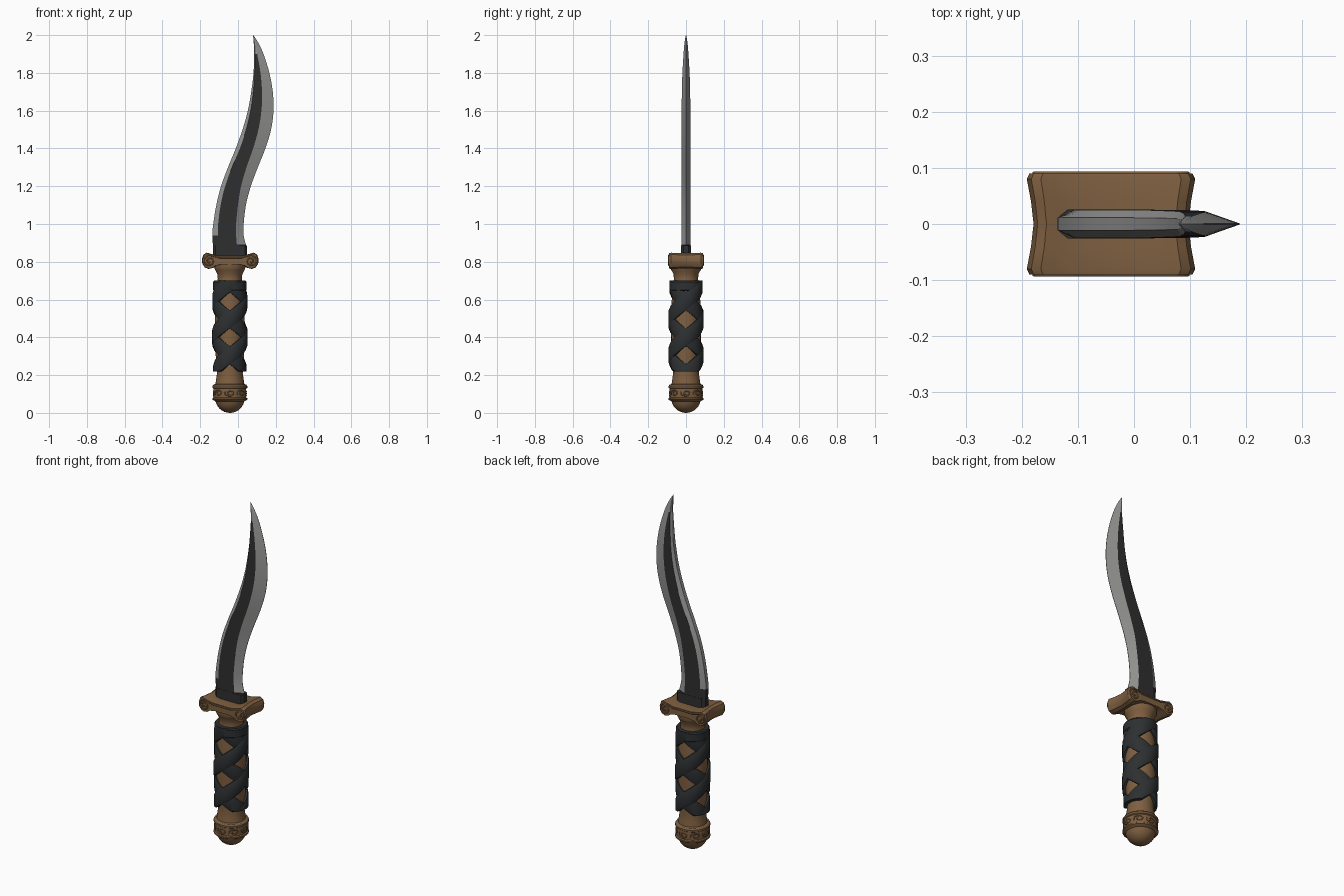
import bpy, bmesh, math
from mathutils import Vector

if "Cube" in bpy.data.objects:
    bpy.data.objects.remove(bpy.data.objects["Cube"])

CX = -0.043  # handle axis


def mat(name, rgb):
    m = bpy.data.materials.new(name)
    m.diffuse_color = (*rgb, 1)
    m.use_nodes = True
    m.node_tree.nodes["Principled BSDF"].inputs["Base Color"].default_value = m.diffuse_color
    return m


STEEL = mat("steel grey", (0.30, 0.30, 0.295))
DARK = mat("dark steel", (0.028, 0.028, 0.028))
BROWN = mat("brown", (0.21, 0.115, 0.052))
WRAP = mat("charcoal wrap", (0.026, 0.029, 0.031))


def finish(name, bm, mats, angle=30):
    bmesh.ops.recalc_face_normals(bm, faces=bm.faces)
    me = bpy.data.meshes.new(name)
    bm.to_mesh(me)
    bm.free()
    ob = bpy.data.objects.new(name, me)
    bpy.context.collection.objects.link(ob)
    for m in mats:
        me.materials.append(m)
    bpy.ops.object.select_all(action='DESELECT')
    ob.select_set(True)
    bpy.context.view_layer.objects.active = ob
    bpy.ops.object.shade_smooth_by_angle(angle=math.radians(angle))
    return ob


def loft(bm, rings, caps=True):
    """Skin a list of closed rings; returns the faces row by row."""
    vs = [[bm.verts.new(p) for p in r] for r in rings]
    n = len(vs[0])
    rows = [[bm.faces.new((a[i], a[(i + 1) % n], b[(i + 1) % n], b[i]))
             for i in range(n)] for a, b in zip(vs, vs[1:])]
    if caps:
        bm.faces.new(vs[0][::-1])
        bm.faces.new(vs[-1])
    return rows


def lathe(name, profile, material, seg=32):
    bm = bmesh.new()
    loft(bm, [[(CX + r * math.cos(2 * math.pi * i / seg),
                r * math.sin(2 * math.pi * i / seg), z) for i in range(seg)]
              for r, z in profile])
    return finish(name, bm, [material])


def tubes(name, paths, depth, material):
    """Thin raised lines made from poly curves."""
    cu = bpy.data.curves.new(name, 'CURVE')
    cu.dimensions = '3D'
    cu.bevel_depth = depth
    cu.bevel_resolution = 1
    cu.use_fill_caps = True
    for path in paths:
        s = cu.splines.new('POLY')
        s.points.add(len(path) - 1)
        for p, co in zip(s.points, path):
            p.co = (*co, 1)
    cu.materials.append(material)
    ob = bpy.data.objects.new(name, cu)
    bpy.context.collection.objects.link(ob)
    bpy.ops.object.select_all(action='DESELECT')
    ob.select_set(True)
    bpy.context.view_layer.objects.active = ob
    bpy.ops.object.convert(target='MESH')


def smooth_rows(rows, steps):
    """Catmull-Rom interpolation between stations."""
    out = []
    for i in range(len(rows) - 1):
        a, b, c, d = (rows[max(i - 1, 0)], rows[i], rows[i + 1],
                      rows[min(i + 2, len(rows) - 1)])
        for k in range(steps):
            t = k / steps
            out.append([0.5 * (2 * q + (r - p) * t + (2 * p - 5 * q + 4 * r - s) * t * t
                               + (3 * q - p - 3 * r + s) * t ** 3)
                        for p, q, r, s in zip(a, b, c, d)])
    return out + [rows[-1]]


# Blade: z, spine x, flat start x, flat end x, edge x, half thickness
STATIONS = [
    (0.88, -0.132, -0.108, -0.005, 0.045, 0.025),
    (0.94, -0.136, -0.107, -0.010, 0.030, 0.025),
    (1.0, -0.131, -0.105, -0.010, 0.030, 0.025),
    (1.1, -0.115, -0.092, 0.000, 0.042, 0.025),
    (1.2, -0.090, -0.068, 0.016, 0.068, 0.025),
    (1.3, -0.053, -0.032, 0.045, 0.105, 0.025),
    (1.4, -0.012, 0.010, 0.080, 0.145, 0.025),
    (1.5, 0.024, 0.043, 0.108, 0.175, 0.024),
    (1.6, 0.052, 0.067, 0.124, 0.188, 0.023),
    (1.7, 0.070, 0.081, 0.127, 0.184, 0.022),
    (1.8, 0.082, 0.088, 0.119, 0.166, 0.019),
    (1.9, 0.086, 0.091, 0.102, 0.135, 0.013),
    (1.96, 0.083, 0.087, 0.093, 0.107, 0.008),
    (2.0, 0.0795, 0.080, 0.0805, 0.081, 0.001),
]
bm = bmesh.new()
rings = []
for z, s, l, r, e, t in smooth_rows(STATIONS, 4):
    rings.append([(s, -0.45 * t, z), (l, -t, z), (r, -t, z), (e, -0.04 * t, z),
                  (e, 0.04 * t, z), (r, t, z), (l, t, z), (s, 0.45 * t, z)])
for row in loft(bm, rings):
    z = row[0].calc_center_median().z
    for i, f in enumerate(row):
        flat = i in (1, 5) and z < 1.9
        root = (i in (0, 6, 7) and z < 0.94) or z < 0.895
        f.material_index = int(flat or root)
finish("blade", bm, [STEEL, DARK], 12)

# Dark block at the blade root
bm = bmesh.new()
loft(bm, [[(-0.133, -0.014, z), (-0.118, -0.026, z), (0.036, -0.026, z), (0.048, -0.014, z),
           (0.048, 0.014, z), (0.036, 0.026, z), (-0.118, 0.026, z), (-0.133, 0.014, z)]
          for z in (0.82, 0.885)])
finish("blade_root", bm, [DARK])

# Guard: scroll-ended profile swept front to back with pinched ends
half = [(0.06, 0.832), (0.1, 0.841), (0.125, 0.848), (0.142, 0.838), (0.15, 0.815),
        (0.148, 0.79), (0.135, 0.77), (0.115, 0.762), (0.095, 0.767), (0.08, 0.778), (0.05, 0.785)]
outline = half + [(-x, z) for x, z in reversed(half)]
bm = bmesh.new()
loft(bm, [[(CX + 0.002 + x * k, y, 0.805 + (z - 0.805) * kz) for x, z in outline]
          for y, k, kz in ((-0.09, 0.97, 0.93), (-0.08, 1, 1), (-0.04, 0.95, 0.97), (0, 0.92, 0.95),
                           (0.04, 0.95, 0.97), (0.08, 1, 1), (0.09, 0.97, 0.93))])
finish("guard", bm, [BROWN])

# Raised scrolls on the guard faces
paths = []
for y in (-0.09, 0.09):
    for sx in (-1, 1):
        path = [(CX + 0.002, y, 0.822), (CX + 0.002 + sx * 0.06, y, 0.822)]
        for i in range(25):
            a = math.pi / 2 - i / 24 * 3.2 * math.pi
            r = 0.031 - 0.024 * i / 24
            path.append((CX + 0.002 + sx * (0.11 + r * math.cos(a)), y, 0.804 + r * math.sin(a)))
        paths.append(path)
tubes("guard_scrolls", paths, 0.004, BROWN)

# Handle core with flared collar
lathe("handle", [(0.078, 0.14), (0.074, 0.17), (0.068, 0.21), (0.073, 0.27), (0.078, 0.36),
                 (0.079, 0.47), (0.077, 0.58), (0.069, 0.67), (0.064, 0.71), (0.066, 0.735),
                 (0.077, 0.755), (0.083, 0.77), (0.083, 0.79)], BROWN)

# Rounded pommel with banded rims
dome = [(0.078 * math.sin(a), 0.078 * (1 - math.cos(a)))
        for a in [0.02 + i * 0.19 for i in range(8)]]
lathe("pommel", dome + [(0.086, 0.066), (0.092, 0.07), (0.092, 0.078), (0.086, 0.082),
                        (0.087, 0.105), (0.086, 0.128), (0.092, 0.132), (0.092, 0.142),
                        (0.087, 0.149), (0.077, 0.153)], BROWN)

# Raised curls around the pommel band
paths = []
for k in range(8):
    path = []
    for i in range(22):
        a = math.pi * 1.15 - i / 21 * 2.6 * math.pi
        r = 0.023 - 0.017 * i / 21
        th = 2 * math.pi * k / 8 + r * 1.25 * math.cos(a) / 0.087
        z = 0.105 + (1 if k % 2 else -1) * r * 0.8 * math.sin(a)
        path.append((CX + 0.087 * math.cos(th), 0.087 * math.sin(th), z))
    paths.append(path)
tubes("pommel_curls", paths, 0.003, BROWN)

# Crossed grip wrapping: two bands in each direction, trimmed level at the ends
PITCH, LOW, HIGH = 0.38, 0.22, 0.70


def band(bm, path, hw, r_out, closed=False):
    rings = []
    for th, zc in path:
        # grip swells slightly in the middle
        k = r_out - 0.006 * (abs(zc - 0.45) / 0.25) ** 2
        ring = []
        for r, dz in ((0.064, -hw), (k - 0.005, -hw), (k, -hw * 0.75), (k, hw * 0.75),
                      (k - 0.005, hw), (0.064, hw)):
            z = min(max(zc + dz, LOW), HIGH)
            ring.append((CX + r * math.cos(th), r * math.sin(th), z))
        rings.append(ring)
    loft(bm, rings, caps=not closed)


for d, label, r_out in ((1, "rising", 0.094), (-1, "falling", 0.090)):
    bm = bmesh.new()
    for j in (0, 1):
        path = []
        for i in range(65):
            z = LOW - 0.03 + (HIGH - LOW + 0.04) * i / 64
            path.append((-math.pi / 2 + d * 2 * math.pi * (z - 0.495) / PITCH + j * math.pi, z))
        band(bm, path, 0.047, r_out)
    finish("grip_wrap_" + label, bm, [WRAP])

bm = bmesh.new()
band(bm, [(2 * math.pi * i / 40, 0.672) for i in range(41)], 0.028, 0.093, closed=True)
bmesh.ops.remove_doubles(bm, verts=bm.verts, dist=0.0002)
finish("grip_top_band", bm, [WRAP])
